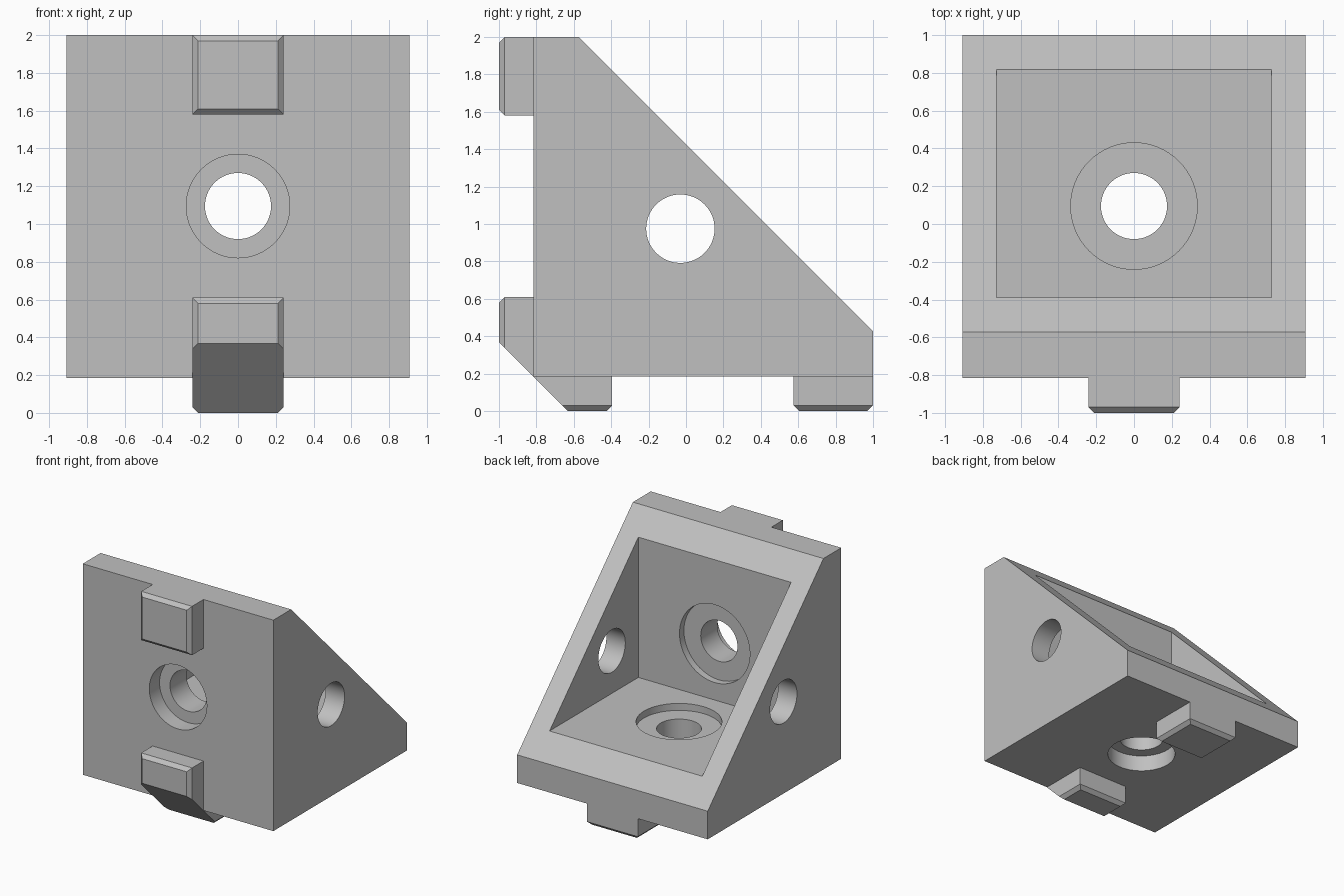
import bpy, bmesh
from math import radians
from mathutils import Matrix, Vector

old = bpy.data.objects.get("Cube")
if old:
    bpy.data.objects.remove(old, do_unlink=True)

# Main dimensions
HALF_W, FRONT, BASE = 0.907, -0.815, 0.185
WALL_IN, FLOOR_IN = -0.39, 0.61
BOLT = 0.095                      # bolt centre along the floor
BOLT_Z = BOLT + 1.0               # bolt centre up the front wall

grey = bpy.data.materials.new("plain grey")
grey.use_nodes = True
colour = (0.53, 0.53, 0.53, 1)
grey.diffuse_color = colour
grey.node_tree.nodes["Principled BSDF"].inputs["Base Color"].default_value = colour


def make_object(name, bm):
    bmesh.ops.recalc_face_normals(bm, faces=bm.faces)
    mesh = bpy.data.meshes.new(name)
    bm.to_mesh(mesh)
    bm.free()
    mesh.materials.append(grey)
    obj = bpy.data.objects.new(name, mesh)
    bpy.context.collection.objects.link(obj)
    return obj


def prism(name, profile, half_width):
    """Extrude a side profile of (y, z) points across x."""
    bm = bmesh.new()
    face = bm.faces.new([bm.verts.new((-half_width, y, z)) for y, z in profile])
    ext = bmesh.ops.extrude_face_region(bm, geom=[face])
    moved = [v for v in ext["geom"] if isinstance(v, bmesh.types.BMVert)]
    bmesh.ops.translate(bm, verts=moved, vec=(2 * half_width, 0, 0))
    return make_object(name, bm)


def cylinder(name, axis, centre, radius, length):
    bm = bmesh.new()
    turn = Vector((0, 0, 1)).rotation_difference(Vector(axis)).to_matrix().to_4x4()
    bmesh.ops.create_cone(bm, cap_ends=True, segments=64, radius1=radius,
                          radius2=radius, depth=length,
                          matrix=Matrix.Translation(centre) @ turn)
    return make_object(name, bm)


def cut(target, cutter):
    mod = target.modifiers.new("cut", "BOOLEAN")
    mod.operation, mod.solver, mod.object = "DIFFERENCE", "EXACT", cutter
    cutter.hide_render = True
    bpy.context.view_layer.objects.active = target
    bpy.ops.object.modifier_apply(modifier=mod.name)
    bpy.data.objects.remove(cutter, do_unlink=True)


def tab(name, start, end, on_front, mitre=False):
    """Locating key with a chamfered outer face, on the front or underside."""
    half, chamfer, height = 0.242, 0.03, 0.185
    bm = bmesh.new()
    rings = []
    for inset, out in ((0, 0), (0, height - chamfer), (chamfer, height)):
        w, a, b = half - inset, start + inset, end - inset
        ring = []
        for x, s in ((-w, a), (w, a), (w, b), (-w, b)):
            co = (x, FRONT - out, s) if on_front else (x, s, BASE - out)
            ring.append(bm.verts.new(co))
        rings.append(ring)
    for low, high in zip(rings, rings[1:]):
        for i in range(4):
            j = (i + 1) % 4
            bm.faces.new((low[i], low[j], high[j], high[i]))
    bm.faces.new(rings[-1])
    bm.faces.new(rings[0])
    if mitre:
        # 45 degree trim through the lower front corner of the body
        geom = bm.verts[:] + bm.edges[:] + bm.faces[:]
        res = bmesh.ops.bisect_plane(bm, geom=geom, plane_co=(0, FRONT, BASE - 0.002),
                                     plane_no=(0, -1, -1), clear_outer=True)
        edges = [e for e in res["geom_cut"] if isinstance(e, bmesh.types.BMEdge)]
        bmesh.ops.holes_fill(bm, edges=edges, sides=0)
    return make_object(name, bm)


# Wedge body with a sloping open back
body = prism("bracket_body", [(FRONT, BASE), (1, BASE), (1, 0.427),
                              (-0.573, 2), (FRONT, 2)], HALF_W)

# Triangular pocket between the two side cheeks
cut(body, prism("pocket_cutter", [(WALL_IN, FLOOR_IN), (1.1, FLOOR_IN),
                                  (WALL_IN, 2.1)], 0.727))

# Bolt holes with a recess on each face: through, outer, inner
outer_deep, inner_deep = 0.14, 0.06
for radius, at, length in ((0.175, 0.21, 0.7),
                           (0.274, 0, 2 * outer_deep),
                           (0.335, FLOOR_IN - BASE, 2 * inner_deep)):
    cut(body, cylinder("front_bore", (0, 1, 0), (0, FRONT + at, BOLT_Z), radius, length))
    cut(body, cylinder("floor_bore", (0, 0, 1), (0, BOLT, BASE + at), radius, length))

# Cross hole through both cheeks
cut(body, cylinder("cross_bore", (1, 0, 0), (0, -0.03, 0.975), 0.183, 2.2))

# Smooth bores, sharp edges elsewhere
bpy.ops.object.select_all(action="DESELECT")
body.select_set(True)
bpy.context.view_layer.objects.active = body
bpy.ops.object.shade_smooth_by_angle(angle=radians(30))

# Locating tabs, the two by the lower corner being mitred
tab("front_upper_tab", 1.58, 2, True)
tab("front_lower_tab", 0.1, 0.61, True, mitre=True)
tab("bottom_front_tab", -0.9, -0.395, False, mitre=True)
tab("bottom_back_tab", 0.575, 1, False)
